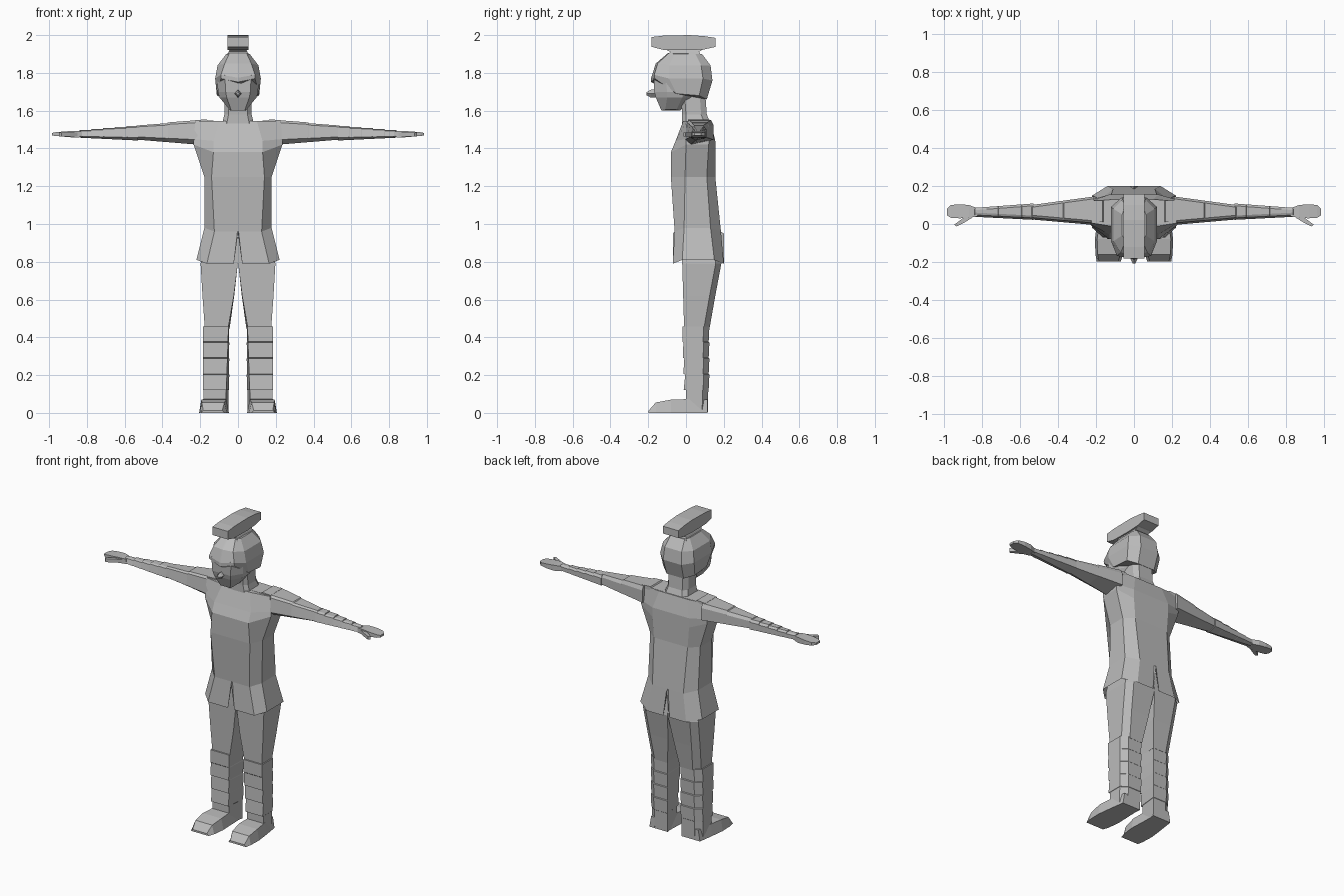
import bpy, bmesh

grey = bpy.data.materials.new("grey")
grey.diffuse_color = (0.5, 0.5, 0.5, 1)


def loft(name, rings, cap_start=True, cap_end=True):
    """Skin a list of equal-length rings of points into a flat shaded part."""
    bm = bmesh.new()
    loops = [[bm.verts.new(p) for p in ring] for ring in rings]
    n = len(loops[0])
    for lo, hi in zip(loops, loops[1:]):
        for i in range(n):
            j = (i + 1) % n
            bm.faces.new((lo[i], lo[j], hi[j], hi[i]))
    if cap_start:
        bm.faces.new(loops[0][::-1])
    if cap_end:
        bm.faces.new(loops[-1])
    bmesh.ops.recalc_face_normals(bm, faces=bm.faces)
    mesh = bpy.data.meshes.new(name)
    bm.to_mesh(mesh)
    bm.free()
    mesh.materials.append(grey)
    obj = bpy.data.objects.new(name, mesh)
    bpy.context.collection.objects.link(obj)
    return obj


def pair(name, rings):
    """Left and right copies of a lofted part."""
    for side, s in (("left", 1), ("right", -1)):
        loft(f"{side}_{name}", [[(s * x, y, z) for x, y, z in r] for r in rings])


def sym(half):
    """Close a half ring (front to back, x > 0) across the middle plane."""
    return half + [(-x, y, z) for x, y, z in reversed(half)]


def octagon(z, a, yf, w, y1, y2, b, yb, zw=None):
    zw = z if zw is None else zw
    return sym([(a, yf, z), (w, y1, zw), (w, y2, zw), (b, yb, z)])


# Tunic: octagonal body with front and back slits at the flared hem
def tunic_ring(z, a, yf, w, y1, y2, b, yb, zw=None, c=0.003, zc=None):
    zw = z if zw is None else zw
    zc = z if zc is None else zc
    half = [(c, yf, z), (a, yf, z), (w, y1, zw), (w, y2, zw), (b, yb, z), (c, yb, z)]
    ring = half + [(0, yb, zc)] + [(-x, y, k) for x, y, k in reversed(half)]
    return ring + [(0, yf, zc)]


loft("tunic", [
    tunic_ring(0.79, 0.165, -0.07, 0.22, -0.02, 0.15, 0.14, 0.20, 0.81, 0.022, 0.95),
    tunic_ring(0.96, 0.125, -0.06, 0.178, -0.01, 0.13, 0.11, 0.185, 0.98),
    tunic_ring(1.25, 0.14, -0.08, 0.178, -0.005, 0.11, 0.12, 0.155),
    tunic_ring(1.38, 0.13, -0.08, 0.235, 0.0, 0.12, 0.13, 0.155, 1.42),
    tunic_ring(1.44, 0.13, -0.055, 0.235, 0.0, 0.125, 0.13, 0.155, 1.45),
    tunic_ring(1.545, 0.10, -0.015, 0.225, 0.005, 0.12, 0.10, 0.13),
], cap_start=False)

# Neck
loft("neck", [
    octagon(1.53, 0.06, -0.02, 0.085, 0.0, 0.10, 0.06, 0.13),
    octagon(1.58, 0.05, -0.02, 0.072, 0.0, 0.08, 0.05, 0.11),
    octagon(1.72, 0.05, -0.03, 0.068, -0.01, 0.07, 0.05, 0.10),
])

# Face: tapers down to the chin
loft("face", [
    octagon(1.60, 0.035, -0.13, 0.045, -0.11, -0.05, 0.04, -0.03, 1.605),
    octagon(1.67, 0.06, -0.16, 0.098, -0.10, -0.02, 0.06, 0.04),
    octagon(1.70, 0.065, -0.168, 0.107, -0.10, 0.0, 0.06, 0.06),
    octagon(1.79, 0.07, -0.172, 0.108, -0.11, 0.02, 0.06, 0.06),
])

# Helmet: brow dips at the middle, sides and back hang lower
def helmet_ring(zf, zm, z1, z2, zb, yc, a, yf, w, y1, y2, b, yb):
    half = [(0.004, yc, zm), (a, yf, zf), (w, y1, z1), (w, y2, z2), (b, yb, zb)]
    return sym(half)


loft("helmet", [
    helmet_ring(1.77, 1.752, 1.69, 1.68, 1.66, -0.186, 0.09, -0.165, 0.112, -0.05, 0.07, 0.06, 0.11),
    helmet_ring(1.79, 1.775, 1.77, 1.77, 1.76, -0.184, 0.09, -0.168, 0.121, -0.09, 0.09, 0.065, 0.14),
    helmet_ring(1.85, 1.85, 1.84, 1.84, 1.84, -0.16, 0.07, -0.15, 0.108, -0.09, 0.08, 0.06, 0.13),
    helmet_ring(1.905, 1.905, 1.90, 1.90, 1.90, -0.095, 0.045, -0.09, 0.062, -0.06, 0.05, 0.05, 0.085),
])

# Nose: small pointed stub
loft("nose", [[(s * cx, y, 1.69 + s * cz) for cx, cz in ((1, 0), (0, 1.2), (-1, 0), (0, -1.2))]
              for y, s in ((-0.15, 0.018), (-0.185, 0.018), (-0.208, 0.007))])

# Crest: stand and long bar on top of the helmet
loft("crest_stand", [[(-x, y0, z), (x, y0, z), (x, y1, z), (-x, y1, z)] for x, y0, y1, z in
                     ((0.058, -0.09, 0.08, 1.89), (0.05, -0.085, 0.07, 1.912), (0.04, -0.12, 0.10, 1.93))])
loft("crest", [[(-0.055, y, zb), (0.055, y, zb), (0.055, y, zt), (-0.055, y, zt)] for y, zb, zt in
               ((-0.182, 1.938, 1.99), (-0.12, 1.922, 1.997), (0.02, 1.92, 2.0),
                (0.10, 1.925, 1.994), (0.157, 1.938, 1.985))])


# Arms: tapered boxes whose top steps up at each wrapped band
def arm_ring(x, y0, y1, z0, z1):
    c = (z1 - z0) * 0.2
    return [(x, y0, z0 + c), (x, y0 + 0.01, z1 - c * 0.5), (x, y0 + 0.022, z1),
            (x, y1 - 0.012, z1), (x, y1, z1 - c), (x, y1, z0 + c), (x, y0 + 0.03, z0)]


def banded(start, end, bands, step):
    """Rings between two sections, with a small step at the top of each band."""
    rings = []
    for k in range(bands):
        for t, lift in ((k / bands, 0), ((k + 0.97) / bands, step)):
            x, y0, y1, z0, z1 = [p + (q - p) * t for p, q in zip(start, end)]
            rings.append(arm_ring(x, y0, y1, z0, z1 + lift))
    return rings + [arm_ring(*end)]


pair("upper_arm", banded((0.21, -0.005, 0.145, 1.42, 1.55), (0.54, 0.024, 0.10, 1.447, 1.517), 2, 0.004))
pair("forearm", banded((0.53, 0.022, 0.108, 1.442, 1.518), (0.84, 0.038, 0.085, 1.457, 1.492), 5, 0.005))

# Shoulder pads: two stepped plates beside the neck
pair("shoulder_pad", [[(x, 0.01, 1.53), (x, 0.01, z), (x, 0.125, z), (x, 0.125, 1.53)]
                      for x, z in ((0.08, 1.546), (0.16, 1.547), (0.165, 1.554), (0.225, 1.55))])

# Hands and thumbs
pair("hand", [[(x, y0, z0), (x, y0, z1), (x, y1, z1), (x, y1, z0)] for x, y0, y1, z0, z1 in
              ((0.825, 0.04, 0.083, 1.46, 1.49), (0.87, 0.032, 0.10, 1.458, 1.493),
               (0.92, 0.03, 0.104, 1.462, 1.49), (0.965, 0.033, 0.10, 1.466, 1.486),
               (0.985, 0.045, 0.08, 1.469, 1.482))])
pair("thumb", [[(x, y, 1.463), (x, y, 1.485), (x + 0.012, y + w, 1.485), (x + 0.012, y + w, 1.463)]
               for x, y, w in ((0.85, 0.035, 0.025), (0.89, 0.01, 0.02), (0.935, -0.013, 0.01))])


# Legs: five sided sections with a bevelled outer back edge
def leg_ring(z, xi, xo, yf, yb, xb=None):
    xb = xi if xb is None else xb
    return [(xi, yf, z), (xo, yf, z), (xo, yb - 0.03, z), (xo - 0.04, yb, z), (xb, yb, z)]


pair("thigh", [leg_ring(0.45, 0.052, 0.176, -0.01, 0.125, 0.044),
               leg_ring(0.62, 0.022, 0.188, -0.015, 0.155, 0.02),
               leg_ring(0.79, 0.001, 0.198, -0.02, 0.187),
               leg_ring(0.93, 0.001, 0.165, -0.02, 0.165)])

# Shins: banded wraps step out at the front
shin = [leg_ring(0.0, 0.066, 0.182, 0.0, 0.115, 0.05), leg_ring(0.12, 0.063, 0.182, 0.0, 0.118, 0.05)]
for k in range(4):
    z = 0.12 + 0.085 * k
    shin += [leg_ring(z + 0.002, 0.062 - 0.003 * k, 0.184, -0.012 - 0.002 * k, 0.12, 0.048),
             leg_ring(z + 0.083, 0.059 - 0.003 * k, 0.184, -0.004 - 0.005 * k, 0.124, 0.046)]
pair("shin", shin)

# Shoes: wedge toe rising to the instep
pair("shoe", [[(xi, y, 0), (xo, y, 0), (xo - 0.012, y, z), (xi + 0.014, y, z)] for y, xi, xo, z in
              ((-0.198, 0.07, 0.196, 0.012), (-0.16, 0.058, 0.203, 0.055), (-0.08, 0.048, 0.206, 0.07),
               (0.01, 0.052, 0.195, 0.073), (0.115, 0.055, 0.18, 0.07))])
